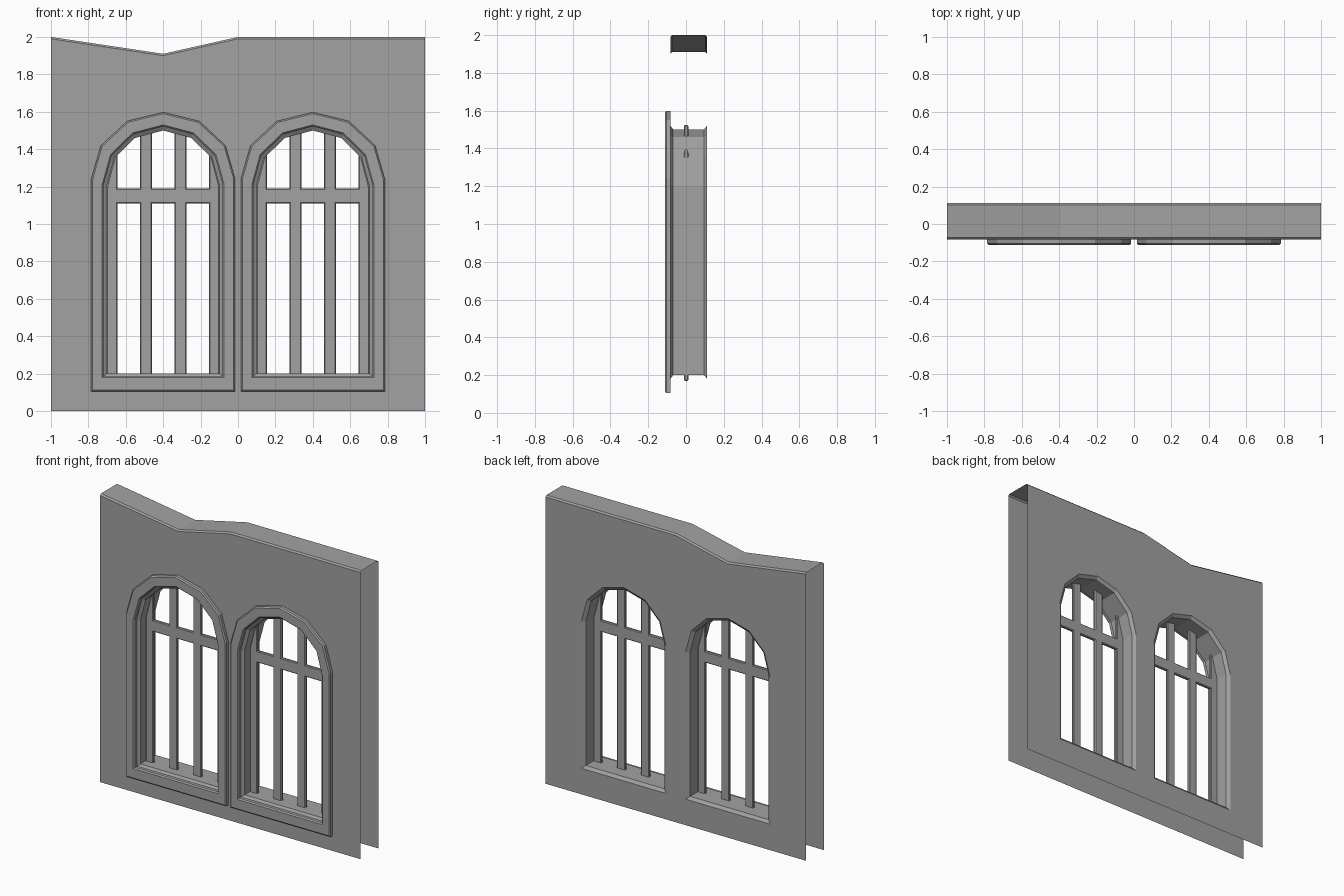
import bpy, bmesh, math

cube = bpy.data.objects.get("Cube")
if cube:
    bpy.data.objects.remove(cube, do_unlink=True)

stone = bpy.data.materials.new("stone grey")
stone.use_nodes = True
GREY = (0.36, 0.36, 0.36, 1)
stone.diffuse_color = GREY
stone.node_tree.nodes["Principled BSDF"].inputs["Base Color"].default_value = GREY

FRONT, BACK, EDGE = -0.083, 0.112, 0.01
CENTRES = {"right": -0.4, "left": 0.4}
TOP = [(-1, 2), (-0.4, 1.91), (0, 2), (1, 2)]


def finish(bm, name, bevel=0):
    mesh = bpy.data.meshes.new(name)
    bm.to_mesh(mesh)
    bm.free()
    mesh.materials.append(stone)
    obj = bpy.data.objects.new(name, mesh)
    bpy.context.collection.objects.link(obj)
    if bevel:
        mod = obj.modifiers.new("Bevel", 'BEVEL')
        mod.width = bevel
        mod.segments = 1
    return obj


def arch(cx, half, bottom, spring, rise):
    """Arched opening outline, counter-clockwise from the front."""
    pts = [(cx - half, bottom), (cx + half, bottom)]
    for i in range(7):
        a = math.pi * i / 6
        pts.append((cx + half * math.cos(a), spring + rise * math.sin(a)))
    return pts


def hole(cx):
    return arch(cx, 0.325, 0.18, 1.2, 0.322)


def ring(bm, pts, y):
    return [bm.verts.new((x, y, z)) for x, z in pts]


def bridge(bm, a, b, closed=True):
    n = len(a)
    for i in range(n if closed else n - 1):
        j = (i + 1) % n
        bm.faces.new((a[i], a[j], b[j], b[i]))


# Wall faces with arched holes, left open at the sides and the bottom
def wall_face(name, y, facing):
    bm = bmesh.new()
    outline = [(-1, 0), (1, 0)] + [(x, z - EDGE) for x, z in reversed(TOP)]
    edges = []
    for pts in [outline] + [hole(cx) for cx in CENTRES.values()]:
        vs = ring(bm, pts, y)
        edges += [bm.edges.new((vs[i - 1], vs[i])) for i in range(len(vs))]
    bmesh.ops.triangle_fill(bm, use_beauty=True, edges=edges, normal=(0, facing, 0))
    bm.normal_update()
    wrong = [f for f in bm.faces if f.normal.y * facing < 0]
    bmesh.ops.reverse_faces(bm, faces=wrong)
    finish(bm, name)


wall_face("front_wall_face", FRONT, -1)
wall_face("back_wall_face", BACK, 1)

# Chamfered cap along the dipped top edge
bm = bmesh.new()
low = [(x, z - EDGE) for x, z in TOP]
rows = [ring(bm, low, FRONT), ring(bm, TOP, FRONT + EDGE),
        ring(bm, TOP, BACK - EDGE), ring(bm, low, BACK)]
for a, b in zip(rows, rows[1:]):
    bridge(bm, a, b, closed=False)
finish(bm, "wall_top_cap")


# Flared lining through the wall
def reveal(side, cx):
    bm = bmesh.new()
    throat = arch(cx, 0.302, 0.2, 1.2, 0.3)
    rows = [ring(bm, hole(cx), FRONT), ring(bm, throat, FRONT + 0.015),
            ring(bm, throat, BACK - 0.016), ring(bm, hole(cx), BACK)]
    for a, b in zip(rows, rows[1:]):
        bridge(bm, a, b)
    finish(bm, side + "_window_reveal")


# Raised surround with chamfered front edges
def surround(side, cx):
    bm = bmesh.new()
    face, c = -0.112, 0.008

    def outer(d):
        return arch(cx, 0.385 - d, 0.105 + d, 1.24, 0.358 - d)

    def inner(d):
        return arch(cx, 0.318 + d, 0.186 - d, 1.21, 0.312 + d)

    rows = [ring(bm, outer(0), FRONT), ring(bm, outer(0), face + c),
            ring(bm, outer(c), face), ring(bm, inner(c), face),
            ring(bm, inner(0), face + c), ring(bm, inner(0), FRONT)]
    for i in range(len(rows)):
        bridge(bm, rows[i - 1], rows[i])
    bmesh.ops.recalc_face_normals(bm, faces=bm.faces)
    finish(bm, side + "_window_surround")


# Flat bars that run slightly into the lining
def bar(name, pts):
    bm = bmesh.new()
    a, b = ring(bm, pts, -0.01), ring(bm, pts, 0.012)
    bridge(bm, a, b)
    bm.faces.new(a)
    bm.faces.new(list(reversed(b)))
    bmesh.ops.recalc_face_normals(bm, faces=bm.faces)
    finish(bm, name, 0.005)


def box(x0, x1, z0, z1):
    return [(x0, z0), (x1, z0), (x1, z1), (x0, z1)]


for side, cx in CENTRES.items():
    reveal(side, cx)
    surround(side, cx)
    bar(side + "_window_crossbar", box(cx - 0.3, cx + 0.3, 1.11, 1.19))
    for label, s in (("right", -1), ("left", 1)):
        mid = cx + s * 0.092
        bar(f"{side}_window_{label}_mullion", box(mid - 0.032, mid + 0.032, 0.17, 1.525))
        stile = [(0.245, 0.17), (0.302, 0.17), (0.302, 1.2), (0.26, 1.36), (0.245, 1.4)]
        bar(f"{side}_window_{label}_stile", [(cx + s * x, z) for x, z in stile])
